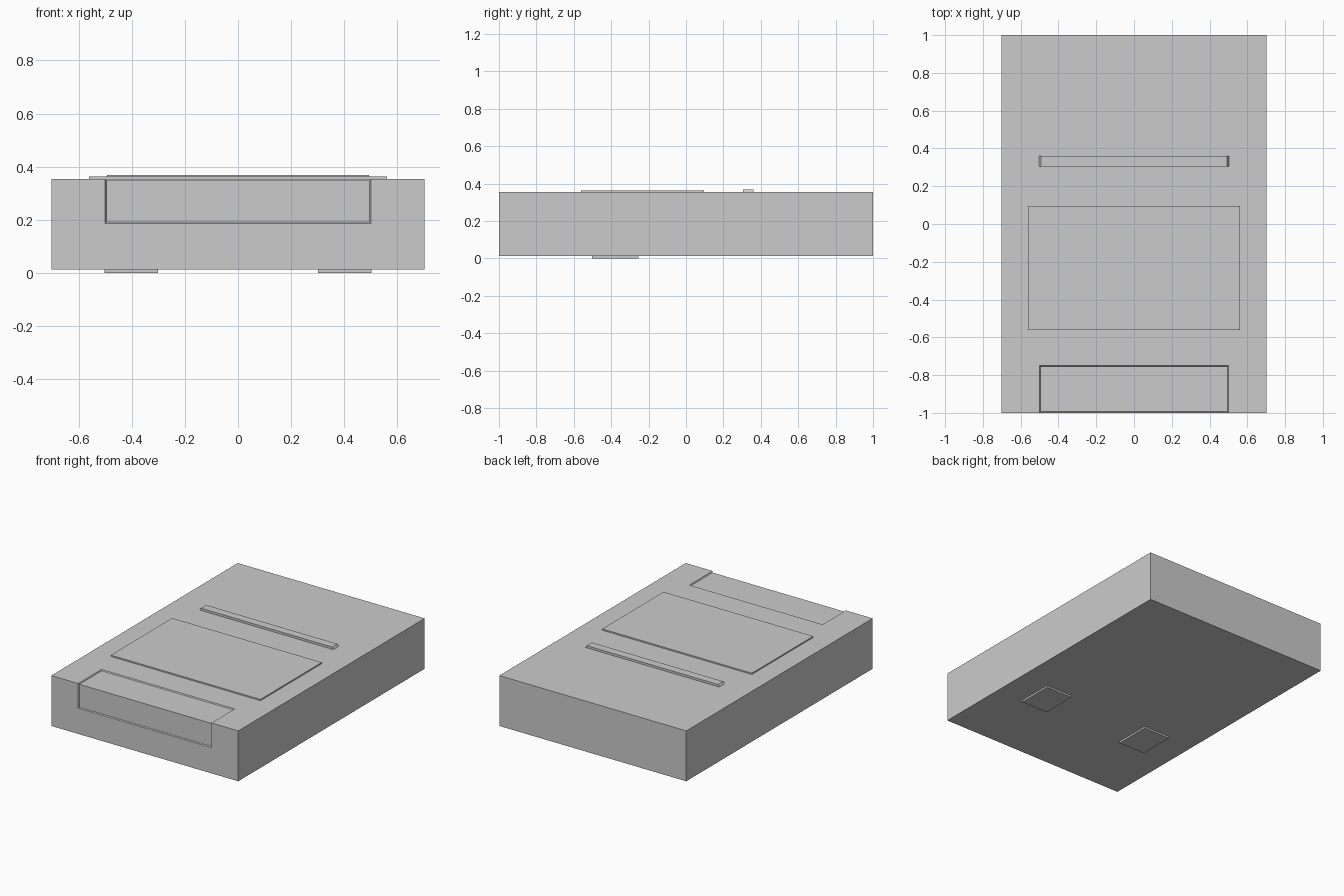
import bpy, bmesh

if "Cube" in bpy.data.objects:
    bpy.data.objects.remove(bpy.data.objects["Cube"])


def block(name, x, y, z, shape=None):
    """Box between the given x, y, z ranges; shape(v, side) may slant its corners."""
    bm = bmesh.new()
    bmesh.ops.create_cube(bm, size=2)
    for v in bm.verts:
        side = v.co.copy()
        for i, (lo, hi) in enumerate((x, y, z)):
            v.co[i] = hi if side[i] > 0 else lo
        if shape:
            shape(v, side)
    mesh = bpy.data.meshes.new(name)
    bm.to_mesh(mesh)
    bm.free()
    obj = bpy.data.objects.new(name, mesh)
    bpy.context.collection.objects.link(obj)
    return obj


# slanted walls of the two shallow recesses and the raised bar
def widen_up(v, s):
    if s.z > 0:
        v.co.x += 0.012 * s.x
        if s.y > 0:
            v.co.y += 0.012


def widen_front(v, s):
    if s.y < 0:
        v.co.x += 0.012 * s.x
        if s.z < 0:
            v.co.z -= 0.012


def narrow_up(v, s):
    if s.z > 0:
        v.co.x -= 0.01 * s.x


# main case
case = block("case", (-0.702, 0.702), (-1, 1), (0.012, 0.354))

# label recess wrapping over the front top edge
top_cut = block("top_recess_cutter", (-0.496, 0.496), (-1.03, -0.754),
                (0.347, 0.367), widen_up)
front_cut = block("front_recess_cutter", (-0.496, 0.496), (-1.013, -0.993),
                  (0.191, 0.38), widen_front)
for cutter in (top_cut, front_cut):
    mod = case.modifiers.new(cutter.name, 'BOOLEAN')
    mod.operation = 'DIFFERENCE'
    mod.solver = 'EXACT'
    mod.object = cutter
    cutter.hide_render = True
    cutter.hide_set(True)

# raised plate and grip bar on top
block("top_plate", (-0.562, 0.562), (-0.562, 0.096), (0.345, 0.363))
block("grip_bar", (-0.502, 0.502), (0.305, 0.361), (0.354, 0.369), narrow_up)

# two feet underneath
for label, s in (("left", -1), ("right", 1)):
    block(label + "_foot", tuple(sorted((0.302 * s, 0.502 * s))),
          (-0.502, -0.255), (0, 0.02))
